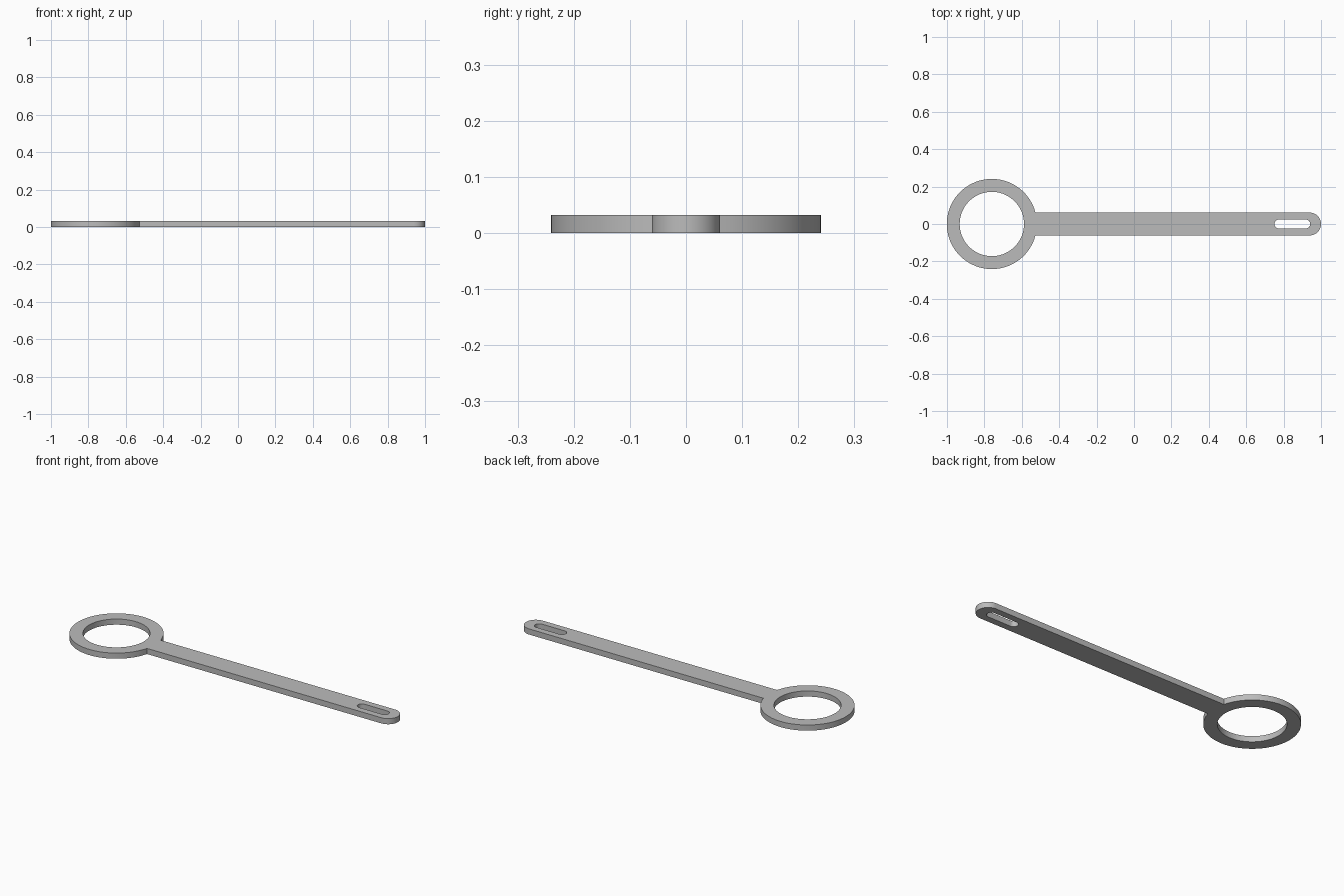
import bpy, bmesh
from math import pi, sin, cos, asin

cube = bpy.data.objects.get("Cube")
if cube:
    bpy.data.objects.remove(cube, do_unlink=True)

THICK = 0.032
RING_X, RING_R, HOLE_R = -0.76, 0.241, 0.172
BAR_R, SLOT_R = 0.061, 0.024
SLOT_START, SLOT_END = 0.775, 0.918


def arc(cx, r, start, end, n):
    """Points along an arc centred on the long axis."""
    return [(cx + r * cos(start + (end - start) * i / n),
             r * sin(start + (end - start) * i / n)) for i in range(n + 1)]


# Outline: ring joined to a bar with a rounded tip
join = asin(BAR_R / RING_R)
outline = arc(RING_X, RING_R, join, 2 * pi - join, 72)
outline += arc(1 - BAR_R, BAR_R, -pi / 2, pi / 2, 24)

# Round hole and slot
ring_hole = arc(RING_X, HOLE_R, 0, 2 * pi, 72)[:-1]
slot = arc(SLOT_END, SLOT_R, -pi / 2, pi / 2, 16)
slot += arc(SLOT_START, SLOT_R, pi / 2, 3 * pi / 2, 16)

# Fill the flat profile, then extrude it to thickness
bm = bmesh.new()
for loop in (outline, ring_hole, slot):
    verts = [bm.verts.new((x, y, 0)) for x, y in loop]
    for a, b in zip(verts, verts[1:] + verts[:1]):
        bm.edges.new((a, b))
bmesh.ops.triangle_fill(bm, edges=bm.edges[:], use_beauty=True, normal=(0, 0, 1))
bmesh.ops.dissolve_limit(bm, angle_limit=0.01, verts=[], edges=bm.edges[:])
top = bmesh.ops.extrude_face_region(bm, geom=bm.faces[:], use_keep_orig=True)["geom"]
bmesh.ops.translate(bm, vec=(0, 0, THICK),
                    verts=[g for g in top if isinstance(g, bmesh.types.BMVert)])
bmesh.ops.recalc_face_normals(bm, faces=bm.faces[:])

mesh = bpy.data.meshes.new("ring_handle_bar")
bm.to_mesh(mesh)
bm.free()
plate = bpy.data.objects.new("ring_handle_bar", mesh)
bpy.context.collection.objects.link(plate)

# Plain grey material
grey = bpy.data.materials.new("plain_grey")
grey.use_nodes = True
colour = (0.5, 0.5, 0.5, 1)
grey.diffuse_color = colour
grey.node_tree.nodes["Principled BSDF"].inputs["Base Color"].default_value = colour
mesh.materials.append(grey)

# Smooth curved walls, sharp rims
bpy.context.view_layer.objects.active = plate
plate.select_set(True)
bpy.ops.object.shade_smooth_by_angle(angle=pi / 6)
